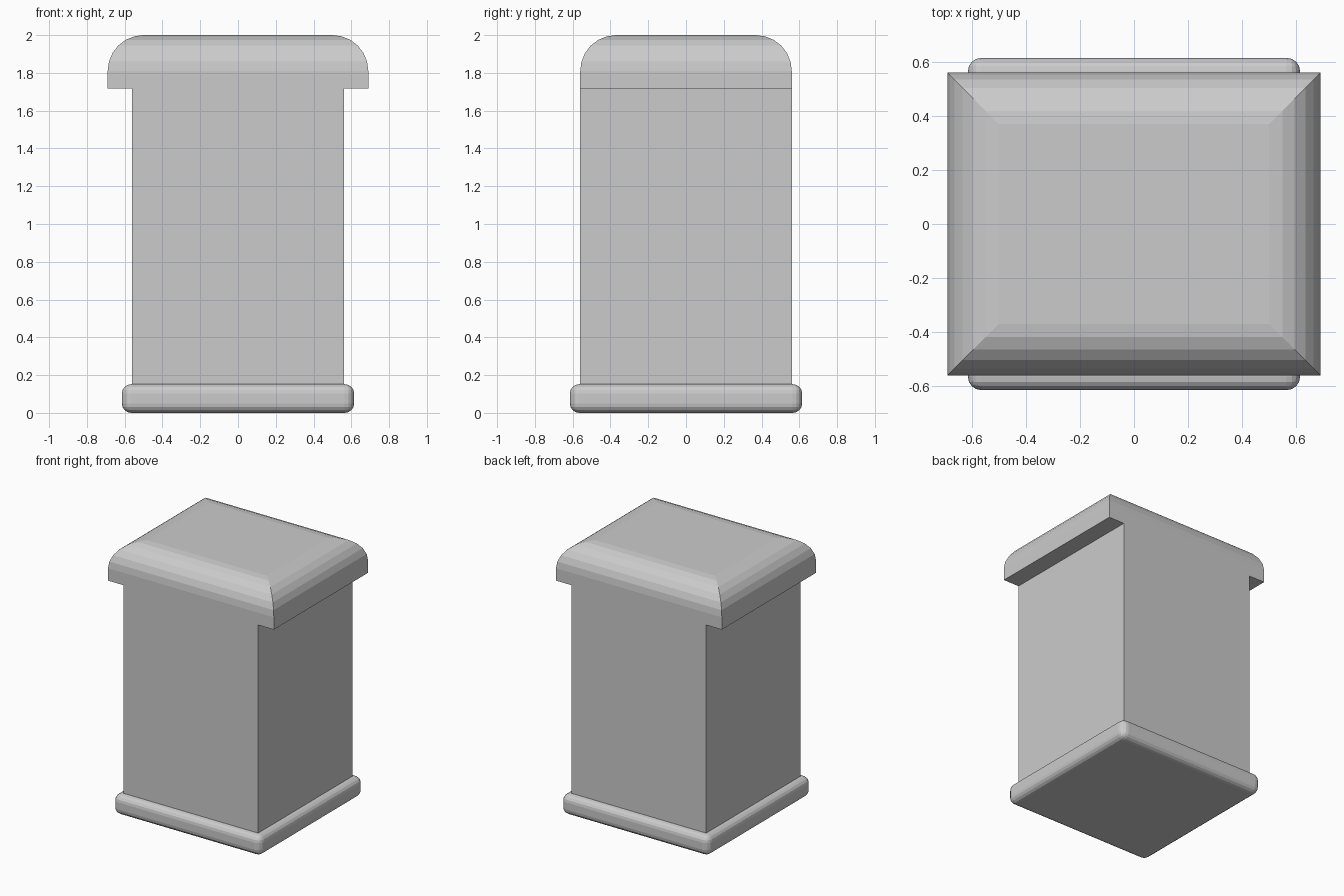
import bpy, bmesh

if "Cube" in bpy.data.objects:
    bpy.data.objects.remove(bpy.data.objects["Cube"])


def finish(bm, name):
    bmesh.ops.recalc_face_normals(bm, faces=bm.faces)
    mesh = bpy.data.meshes.new(name)
    bm.to_mesh(mesh)
    bm.free()
    obj = bpy.data.objects.new(name, mesh)
    bpy.context.collection.objects.link(obj)
    return obj


def bevel(bm, edges, radius, segments):
    bmesh.ops.bevel(bm, geom=edges, offset=radius, offset_type='OFFSET',
                    segments=segments, profile=0.5, affect='EDGES')


BODY, CAP, TOP = 0.56, 0.69, 2.0

# Pillar with overhanging cap: T-shaped profile extruded front to back
half = [(BODY, 0.1), (BODY, 1.717), (CAP, 1.717), (CAP, TOP)]
profile = half + [(-x, z) for x, z in reversed(half)]
bm = bmesh.new()
face = bm.faces.new([bm.verts.new((x, -BODY, z)) for x, z in profile])
ext = bmesh.ops.extrude_face_region(bm, geom=[face], use_keep_orig=True)
moved = [v for v in ext["geom"] if isinstance(v, bmesh.types.BMVert)]
bmesh.ops.translate(bm, verts=moved, vec=(0, 2 * BODY, 0))
bmesh.ops.recalc_face_normals(bm, faces=bm.faces)

# Mitred rounding around the top
top_edges = [e for e in bm.edges if all(abs(v.co.z - TOP) < 1e-4 for v in e.verts)]
bevel(bm, top_edges, 0.19, 6)
finish(bm, "pillar_and_cap")

# Rounded base slab
bm = bmesh.new()
bmesh.ops.create_cube(bm, size=1)
bmesh.ops.scale(bm, vec=(1.23, 1.23, 0.152), verts=bm.verts)
bmesh.ops.translate(bm, vec=(0, 0, 0.076), verts=bm.verts)
bevel(bm, list(bm.edges), 0.05, 4)
finish(bm, "base_slab")
